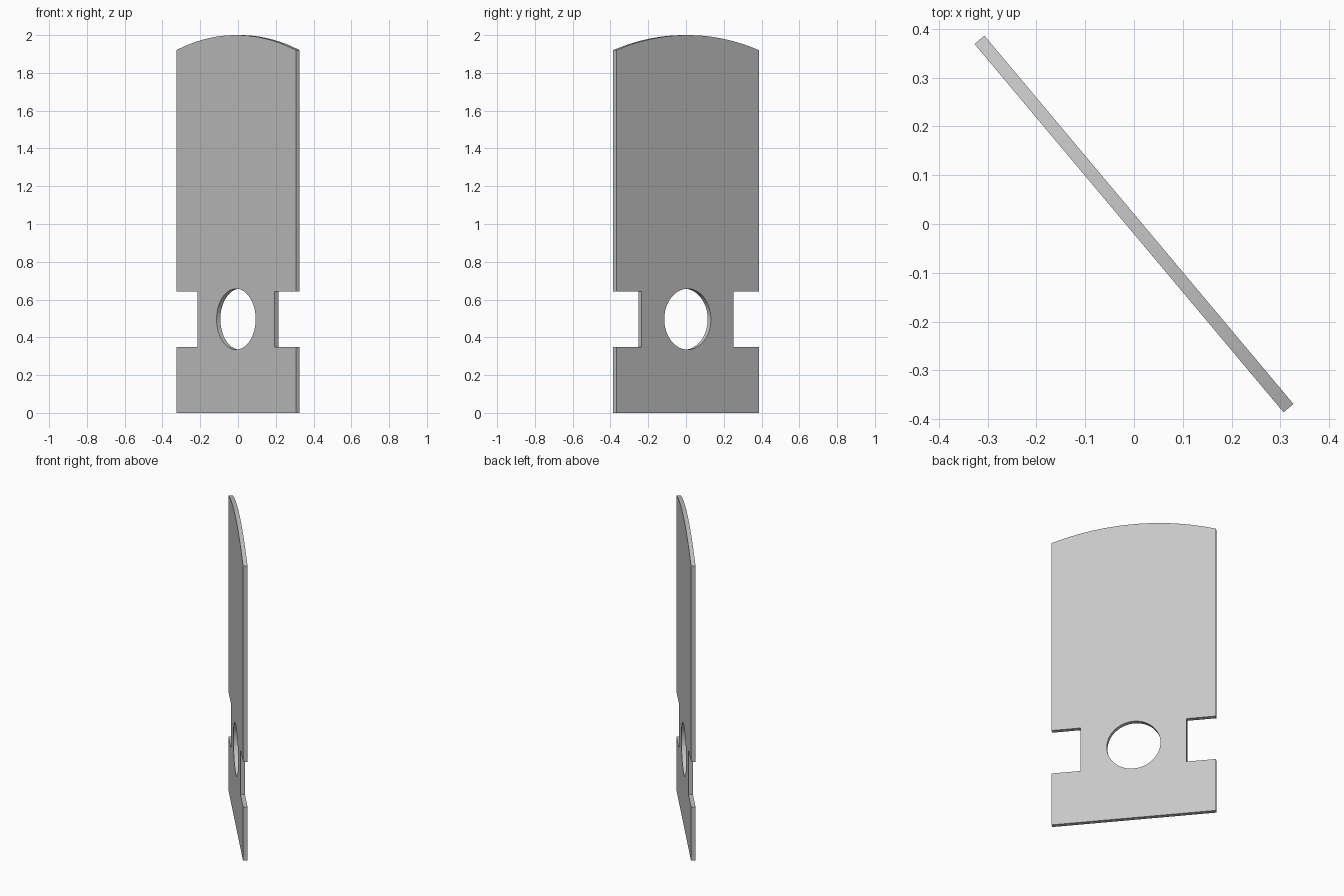
import bpy, bmesh, math

if "Cube" in bpy.data.objects:
    bpy.data.objects.remove(bpy.data.objects["Cube"])

HALF_W, NECK_W, THICK = 0.4925, 0.317, 0.0265
NOTCH_LOW, NOTCH_HIGH = 0.35, 0.643
SHOULDER, TOP = 1.92, 2.0
HOLE_Z, HOLE_R = 0.496, 0.161

# Right half of the outline, bottom to shoulder
right = [(HALF_W, 0), (HALF_W, NOTCH_LOW), (NECK_W, NOTCH_LOW),
         (NECK_W, NOTCH_HIGH), (HALF_W, NOTCH_HIGH)]

# Shallow circular arc across the top
rise = TOP - SHOULDER
radius = (HALF_W ** 2 + rise ** 2) / (2 * rise)
sweep = math.asin(HALF_W / radius)
steps = 32
arc = []
for i in range(steps + 1):
    a = sweep * (1 - 2 * i / steps)
    arc.append((radius * math.sin(a), TOP - radius + radius * math.cos(a)))

outline = right + arc + [(-x, z) for x, z in reversed(right)]
hole = [(HOLE_R * math.cos(math.tau * i / 64),
         HOLE_Z + HOLE_R * math.sin(math.tau * i / 64)) for i in range(64)]

# Flat plate: filled outline with a round hole, extruded to thickness
curve = bpy.data.curves.new("plate_profile", 'CURVE')
curve.dimensions = '2D'
curve.fill_mode = 'BOTH'
curve.extrude = THICK / 2
for loop in (outline, hole):
    spline = curve.splines.new('POLY')
    spline.points.add(len(loop) - 1)
    for p, (x, z) in zip(spline.points, loop):
        p.co = (x, z, 0, 1)
    spline.use_cyclic_u = True

plate = bpy.data.objects.new("notched_plate", curve)
bpy.context.collection.objects.link(plate)
bpy.context.view_layer.objects.active = plate
plate.select_set(True)
bpy.ops.object.convert(target='MESH')
plate = bpy.context.object
plate.name = "notched_plate"

# Weld the caps to the rim
bm = bmesh.new()
bm.from_mesh(plate.data)
bmesh.ops.remove_doubles(bm, verts=bm.verts, dist=0.0001)
bmesh.ops.recalc_face_normals(bm, faces=bm.faces)
bm.to_mesh(plate.data)
bm.free()

# Stand upright and turn diagonally
plate.rotation_euler = (math.radians(90), 0, math.radians(-50))
bpy.ops.object.shade_smooth_by_angle(angle=math.radians(30))

grey = bpy.data.materials.new("light_grey")
grey.diffuse_color = (0.57, 0.57, 0.57, 1)
grey.use_nodes = True
grey.node_tree.nodes["Principled BSDF"].inputs["Base Color"].default_value = grey.diffuse_color
plate.data.materials.clear()
plate.data.materials.append(grey)
